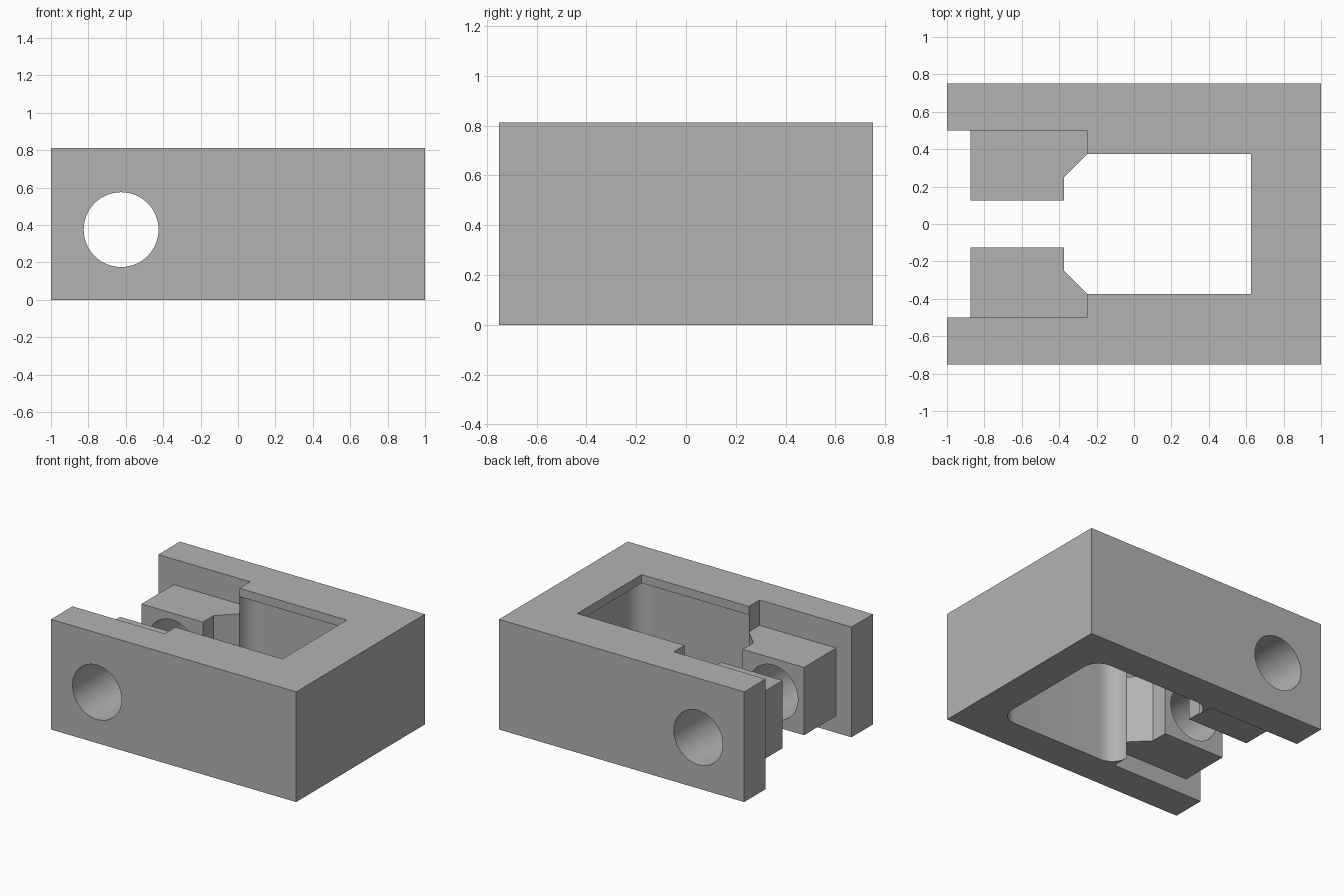
import bpy
import bmesh
from math import cos, sin, pi, radians
from mathutils import Matrix

cube = bpy.data.objects.get("Cube")
if cube:
    bpy.data.objects.remove(cube, do_unlink=True)

HEIGHT = 0.8125
LIP_Z = 0.75           # underside of the thin top lip
SLOT_X, SLOT_Y = -0.25, 0.5
WINDOW_Y = 0.375

grey = bpy.data.materials.new("plain_grey")
grey.use_nodes = True
grey.diffuse_color = (0.45, 0.45, 0.45, 1)
grey.node_tree.nodes["Principled BSDF"].inputs["Base Color"].default_value = grey.diffuse_color


def make_object(name, bm):
    bmesh.ops.recalc_face_normals(bm, faces=bm.faces)
    mesh = bpy.data.meshes.new(name)
    bm.to_mesh(mesh)
    bm.free()
    mesh.materials.append(grey)
    obj = bpy.data.objects.new(name, mesh)
    bpy.context.collection.objects.link(obj)
    return obj


def prism(name, outline, z0, z1):
    """Extrude a flat outline upwards from z0 to z1."""
    bm = bmesh.new()
    face = bm.faces.new([bm.verts.new((x, y, z0)) for x, y in outline])
    extruded = bmesh.ops.extrude_face_region(bm, geom=[face])["geom"]
    for item in extruded:
        if isinstance(item, bmesh.types.BMVert):
            item.co.z = z1
    return make_object(name, bm)


def rounded_rectangle(x0, x1, y0, y1, r, steps=12):
    points = []
    corners = [(x1 - r, y1 - r), (x0 + r, y1 - r), (x0 + r, y0 + r), (x1 - r, y0 + r)]
    for quarter, (cx, cy) in enumerate(corners):
        for i in range(steps + 1):
            a = (quarter + i / steps) * pi / 2
            points.append((cx + r * cos(a), cy + r * sin(a)))
    return points


def combine(target, tool, operation):
    """Apply a boolean and drop the tool object."""
    tool.hide_render = True
    mod = target.modifiers.new(operation.lower(), 'BOOLEAN')
    mod.operation = operation
    mod.solver = 'EXACT'
    mod.object = tool
    bpy.context.view_layer.objects.active = target
    bpy.ops.object.modifier_apply(modifier=mod.name)
    bpy.data.objects.remove(tool, do_unlink=True)


# Open-ended housing: outer box with stepped slot and window
half = [(1, 0.75), (-1, 0.75), (-1, SLOT_Y), (SLOT_X, SLOT_Y),
        (SLOT_X, WINDOW_Y), (0.625, WINDOW_Y)]
housing = prism("housing", half + [(x, -y) for x, y in reversed(half)], 0, HEIGHT)

# Wider rounded pocket below the lip
pocket = prism("pocket_cutter",
               rounded_rectangle(SLOT_X, 0.75, -SLOT_Y, SLOT_Y, 0.125), -0.1, LIP_Z)
combine(housing, pocket, 'DIFFERENCE')

# Pair of chamfered guide blocks, rooted in the side walls
for side in (1, -1):
    outline = [(-0.875, 0.125), (-0.375, 0.125), (-0.375, 0.25),
               (SLOT_X, WINDOW_Y), (SLOT_X, 0.6), (-0.875, 0.6)]
    block = prism("guide_block", [(x, y * side) for x, y in outline], 0.125, 0.625)
    combine(housing, block, 'UNION')

# Cross hole through both walls and blocks
bm = bmesh.new()
bmesh.ops.create_cone(bm, cap_ends=True, segments=64, radius1=0.2, radius2=0.2, depth=2,
                      matrix=Matrix.Translation((-0.625, 0, 0.375)) @ Matrix.Rotation(pi / 2, 4, 'X'))
combine(housing, make_object("hole_cutter", bm), 'DIFFERENCE')

# Smooth curved walls, crisp edges
bpy.ops.object.select_all(action='DESELECT')
housing.select_set(True)
bpy.context.view_layer.objects.active = housing
bpy.ops.object.shade_smooth_by_angle(angle=radians(30))
